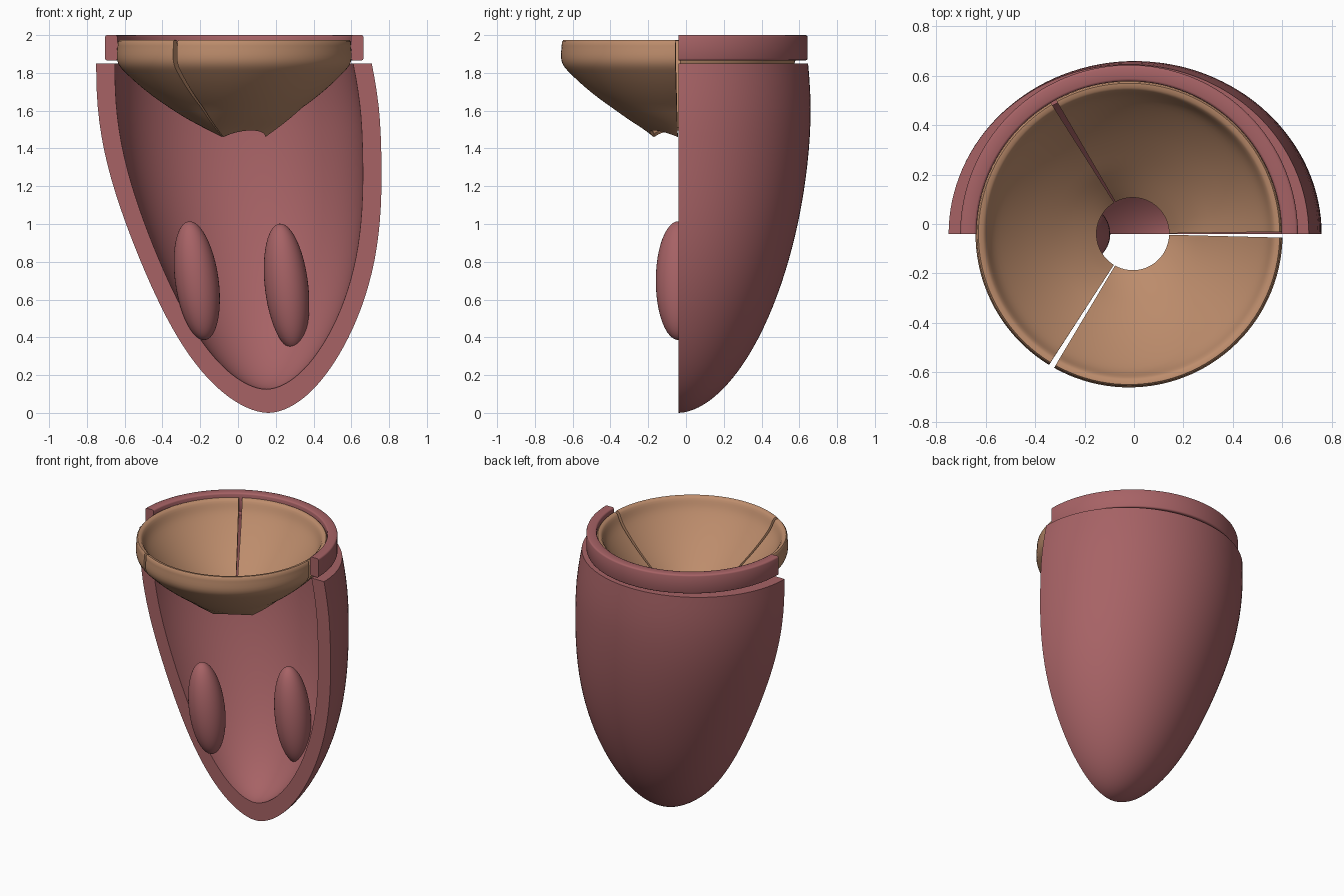
import bpy, bmesh, math
from mathutils import Vector

if "Cube" in bpy.data.objects:
    bpy.data.objects.remove(bpy.data.objects["Cube"])

CUT_Y = -0.04      # plane of the flat front section
AXIS_X = -0.02     # centre of the ring and the valve


def material(name, rgb):
    m = bpy.data.materials.new(name)
    m.use_nodes = True
    col = (*rgb, 1)
    m.diffuse_color = col
    m.node_tree.nodes["Principled BSDF"].inputs["Base Color"].default_value = col
    return m


PINK = material("muscle_pink", (0.385, 0.123, 0.131))
TAN = material("valve_tan", (0.51, 0.265, 0.15))


def finish(bm, name, mat, angle=50):
    bmesh.ops.remove_doubles(bm, verts=bm.verts, dist=1e-5)
    bmesh.ops.recalc_face_normals(bm, faces=bm.faces)
    me = bpy.data.meshes.new(name)
    bm.to_mesh(me)
    bm.free()
    ob = bpy.data.objects.new(name, me)
    bpy.context.collection.objects.link(ob)
    me.materials.append(mat)
    bpy.ops.object.select_all(action="DESELECT")
    ob.select_set(True)
    bpy.context.view_layer.objects.active = ob
    bpy.ops.object.shade_smooth_by_angle(angle=math.radians(angle))
    return ob


def skin(bm, rows):
    """Quads between neighbouring rows of vertices."""
    for a, b in zip(rows, rows[1:]):
        for j in range(len(a) - 1):
            bm.faces.new((a[j], a[j + 1], b[j + 1], b[j]))


# Half-egg chamber wall, leaning to one side
def egg_rows(bm, bottom, half_w, half_d, top=1.85, widest=1.6, n=36, m=64):
    rows = []
    height = widest - bottom
    end = math.pi / 2 + math.asin((top - widest) / height)
    for i in range(n + 1):
        s = -math.cos(i / n * end)
        z = widest + height * s
        r = (1 - abs(s) ** 1.8) ** 0.55
        cx = 0.16 - 0.098 * z
        if z < 1.5:
            cx += 0.022 * math.sin(math.pi * z / 1.5) ** 2
        rows.append([bm.verts.new((cx + half_w * r * math.cos(math.pi * j / m),
                                   CUT_Y + half_d * r * math.sin(math.pi * j / m), z))
                     for j in range(m + 1)])
    return rows


bm = bmesh.new()
outer = egg_rows(bm, 0.0, 0.744, 0.7)
inner = egg_rows(bm, 0.125, 0.645, 0.61)
skin(bm, outer)
skin(bm, inner)
skin(bm, [outer[-1], inner[-1]])
for side in (0, -1):
    skin(bm, [[r[side] for r in outer], [r[side] for r in inner]])
finish(bm, "chamber_wall", PINK)


# Sweep a closed (radius, height) section around the valve axis
def sweep(name, section, start, stop, steps, mat, dip=0.0):
    bm = bmesh.new()
    rows = []
    low = min(z for _, z in section)
    for i in range(steps + 1):
        t = i / steps
        a = math.radians(start + (stop - start) * t)
        row = []
        for r, z in section:
            near = max(0, 1 - (z - low) / 0.12)
            drop = dip * near * (2 * t - 1) ** 2
            row.append(bm.verts.new((AXIS_X * min(1, r / 0.6) + r * math.cos(a),
                                     CUT_Y + r * math.sin(a), z - drop)))
        rows.append(row + row[:1])
    skin(bm, rows)
    bm.faces.new(rows[0][:-1])
    bm.faces.new(rows[-1][:-1])
    return finish(bm, name, mat)


# Half ring on top, square in section with softened corners
ring = []
for k, (sr, sz) in enumerate(((1, 1), (-1, 1), (-1, -1), (1, -1))):
    for turn in (0, 45, 90):
        a = math.radians(90 * k + turn)
        ring.append((0.651 + sr * 0.023 + 0.01 * math.cos(a),
                     1.933 + sz * 0.057 + 0.01 * math.sin(a)))
sweep("upper_ring", ring, 0, 180, 64, PINK)


# Smooth the valve profile through a few points
def smooth_path(pts, n=5):
    p = [Vector(q) for q in pts]
    p = [2 * p[0] - p[1]] + p + [2 * p[-1] - p[-2]]
    out = []
    for a, b, c, d in zip(p, p[1:], p[2:], p[3:]):
        for k in range(n):
            t = k / n
            out.append(tuple(0.5 * (2 * b + (c - a) * t + (2 * a - 5 * b + 4 * c - d) * t * t
                                    + (3 * b - a - 3 * c + d) * t ** 3)))
    return out + [tuple(p[-2])]


outside = smooth_path([(0.617, 1.965), (0.618, 1.86), (0.56, 1.785),
                       (0.44, 1.68), (0.29, 1.575), (0.15, 1.495)])
inside = smooth_path([(0.147, 1.51), (0.29, 1.625), (0.43, 1.755),
                      (0.54, 1.88), (0.582, 1.96)])
lip = [(0.592, 1.971), (0.61, 1.973)]

# Three valve leaflets with narrow gaps
for k, name in enumerate(("rear_leaflet", "right_leaflet", "front_leaflet")):
    sweep(name, outside + inside + lip, 120 * k + 0.8, 120 * k + 118.6, 40, TAN, dip=0.035)

# Two leaning oval muscles, one set deeper in the chamber
for name, x, y, z, length, lean in (
        ("right_oval_muscle", -0.218, CUT_Y, 0.70, 0.317, -8),
        ("left_oval_muscle", 0.257, 0.25, 0.67, 0.334, -6.5)):
    bm = bmesh.new()
    bmesh.ops.create_uvsphere(bm, u_segments=40, v_segments=24, radius=1)
    ob = finish(bm, name, PINK, 80)
    ob.scale = (0.115, 0.12, length)
    ob.rotation_euler = (0, math.radians(lean), 0)
    ob.location = (x, y, z)
